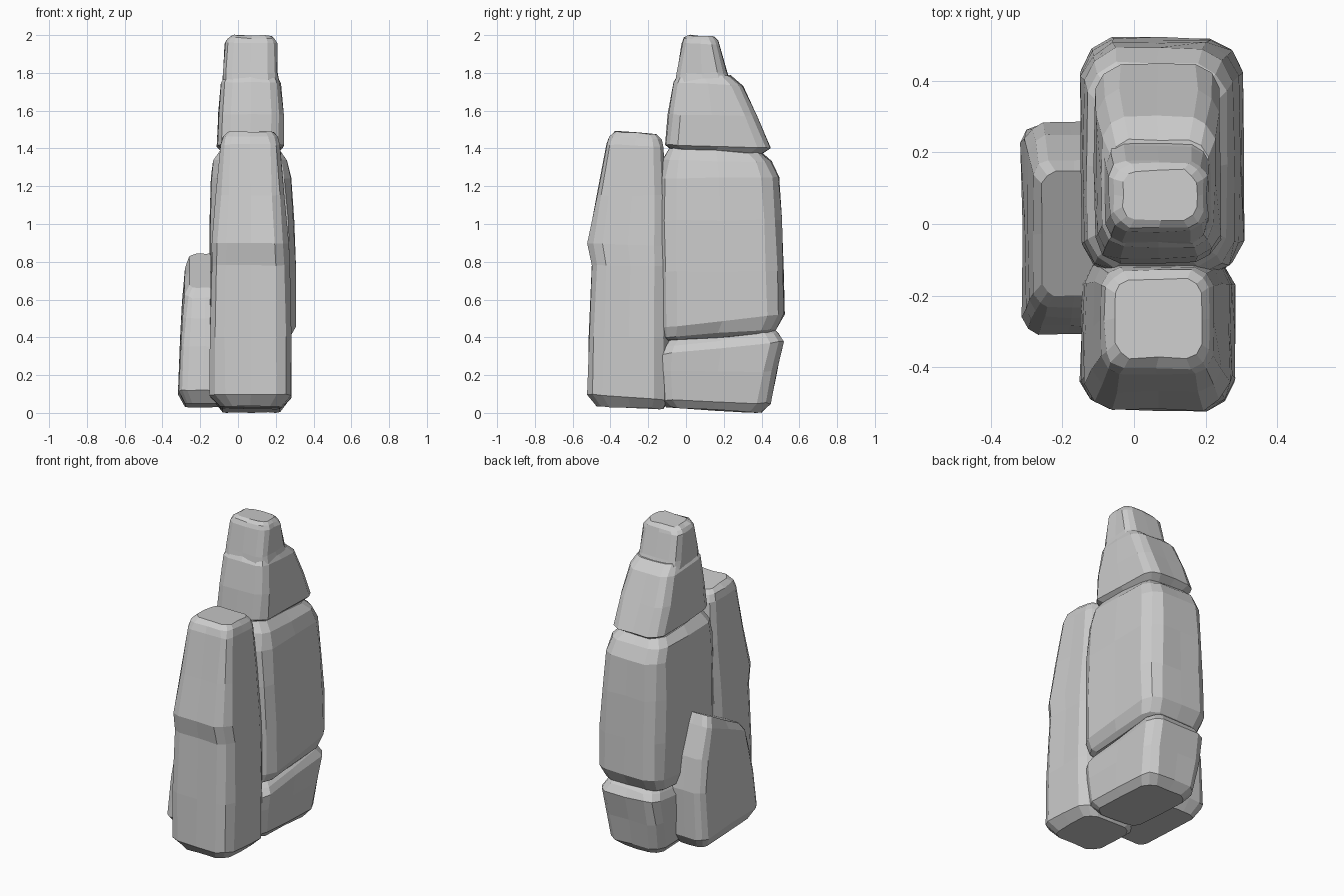
import bpy, bmesh, random
from mathutils import Vector

random.seed(4)


def ring(x0, x1, y0, y1, c, zf, zb):
    """Rectangle with worn corners; height runs from zf (front) to zb (back)."""
    pts = []
    corners = [(x0, y0, 1, 1), (x1, y0, -1, 1), (x1, y1, -1, -1), (x0, y1, 1, -1)]
    for i, (x, y, sx, sy) in enumerate(corners):
        a, b = (x, y + sy * c), (x + sx * c, y)
        m = (x + sx * c * 0.36, y + sy * c * 0.36)
        pts += [a, m, b] if i % 2 == 0 else [b, m, a]
        nx, ny, tx, ty = corners[(i + 1) % 4]
        pts.append(((x + nx) / 2, (y + ny) / 2))       # side midpoint
    return [Vector((px, py, zf + (zb - zf) * (py - y0) / (y1 - y0))) for px, py in pts]


def rock(name, sections, wobble=0.004):
    """Loft a faceted stone through (zf, zb, x0, x1, y0, y1, corner) sections."""
    bm = bmesh.new()
    rings = []
    for zf, zb, x0, x1, y0, y1, c in sections:
        verts = []
        for p in ring(x0, x1, y0, y1, c, zf, zb):
            p += Vector([random.uniform(-wobble, wobble) for _ in range(3)])
            p.z = max(p.z, 0)
            verts.append(bm.verts.new(p))
        rings.append(verts)
    n = len(rings[0])
    for lo, hi in zip(rings, rings[1:]):
        for i in range(n):
            j = (i + 1) % n
            bm.faces.new((lo[i], lo[j], hi[j], hi[i]))
    bm.faces.new(rings[0][::-1])
    bm.faces.new(rings[-1])
    bmesh.ops.recalc_face_normals(bm, faces=bm.faces)
    mesh = bpy.data.meshes.new(name)
    bm.to_mesh(mesh)
    bm.free()
    ob = bpy.data.objects.new(name, mesh)
    bpy.context.collection.objects.link(ob)
    return ob


# Low block under the main stone
rock("base_stone", [
    (0.03, 0.00, -0.08, 0.22, -0.10, 0.40, 0.06),
    (0.07, 0.05, -0.12, 0.26, -0.14, 0.445, 0.07),
    (0.22, 0.22, -0.13, 0.275, -0.15, 0.48, 0.07),
    (0.31, 0.38, -0.13, 0.28, -0.15, 0.515, 0.07),
    (0.35, 0.42, -0.11, 0.26, -0.13, 0.49, 0.07),
    (0.38, 0.45, -0.08, 0.23, -0.10, 0.46, 0.06),
])

# Tall main stone
rock("main_stone", [
    (0.38, 0.42, -0.10, 0.25, -0.11, 0.45, 0.07),
    (0.40, 0.44, -0.13, 0.28, -0.13, 0.475, 0.08),
    (0.45, 0.52, -0.15, 0.305, -0.14, 0.52, 0.09),
    (0.75, 0.75, -0.15, 0.305, -0.14, 0.515, 0.09),
    (1.02, 1.02, -0.148, 0.295, -0.145, 0.505, 0.09),
    (1.24, 1.25, -0.14, 0.28, -0.14, 0.49, 0.09),
    (1.34, 1.33, -0.13, 0.26, -0.12, 0.45, 0.08),
    (1.40, 1.375, -0.09, 0.22, -0.09, 0.40, 0.07),
])

# Front column
rock("front_column", [
    (0.035, 0.02, -0.09, 0.23, -0.47, -0.12, 0.06),
    (0.10, 0.07, -0.15, 0.28, -0.52, -0.09, 0.08),
    (0.40, 0.40, -0.148, 0.28, -0.515, -0.09, 0.08),
    (0.78, 0.78, -0.14, 0.272, -0.50, -0.09, 0.075),
    (0.90, 0.88, -0.135, 0.268, -0.52, -0.09, 0.075),
    (1.15, 1.15, -0.115, 0.245, -0.47, -0.10, 0.065),
    (1.42, 1.41, -0.09, 0.22, -0.42, -0.12, 0.05),
    (1.465, 1.45, -0.08, 0.21, -0.405, -0.13, 0.05),
    (1.49, 1.475, -0.055, 0.19, -0.375, -0.155, 0.04),
])

# Low slab on the left with a sloping top
rock("left_slab", [
    (0.05, 0.03, -0.28, -0.08, -0.26, 0.23, 0.04),
    (0.12, 0.10, -0.315, -0.06, -0.31, 0.28, 0.05),
    (0.35, 0.40, -0.305, -0.06, -0.285, 0.285, 0.05),
    (0.50, 0.60, -0.295, -0.06, -0.26, 0.25, 0.05),
    (0.61, 0.78, -0.28, -0.06, -0.235, 0.18, 0.04),
    (0.66, 0.845, -0.255, -0.08, -0.20, 0.15, 0.035),
])

# Tapered upper stone
rock("upper_stone", [
    (1.39, 1.365, -0.07, 0.20, -0.07, 0.39, 0.06),
    (1.42, 1.40, -0.11, 0.24, -0.11, 0.445, 0.07),
    (1.58, 1.57, -0.105, 0.24, -0.095, 0.375, 0.065),
    (1.75, 1.73, -0.09, 0.225, -0.065, 0.30, 0.06),
    (1.79, 1.785, -0.065, 0.205, -0.04, 0.235, 0.05),
])

# Cap stone at the summit
rock("cap_stone", [
    (1.75, 1.75, -0.08, 0.215, -0.055, 0.235, 0.05),
    (1.80, 1.80, -0.08, 0.21, -0.05, 0.215, 0.05),
    (1.96, 1.95, -0.07, 0.205, -0.02, 0.18, 0.045),
    (1.985, 1.97, -0.055, 0.195, -0.01, 0.17, 0.045),
    (2.00, 1.99, -0.03, 0.175, 0.01, 0.15, 0.035),
])
